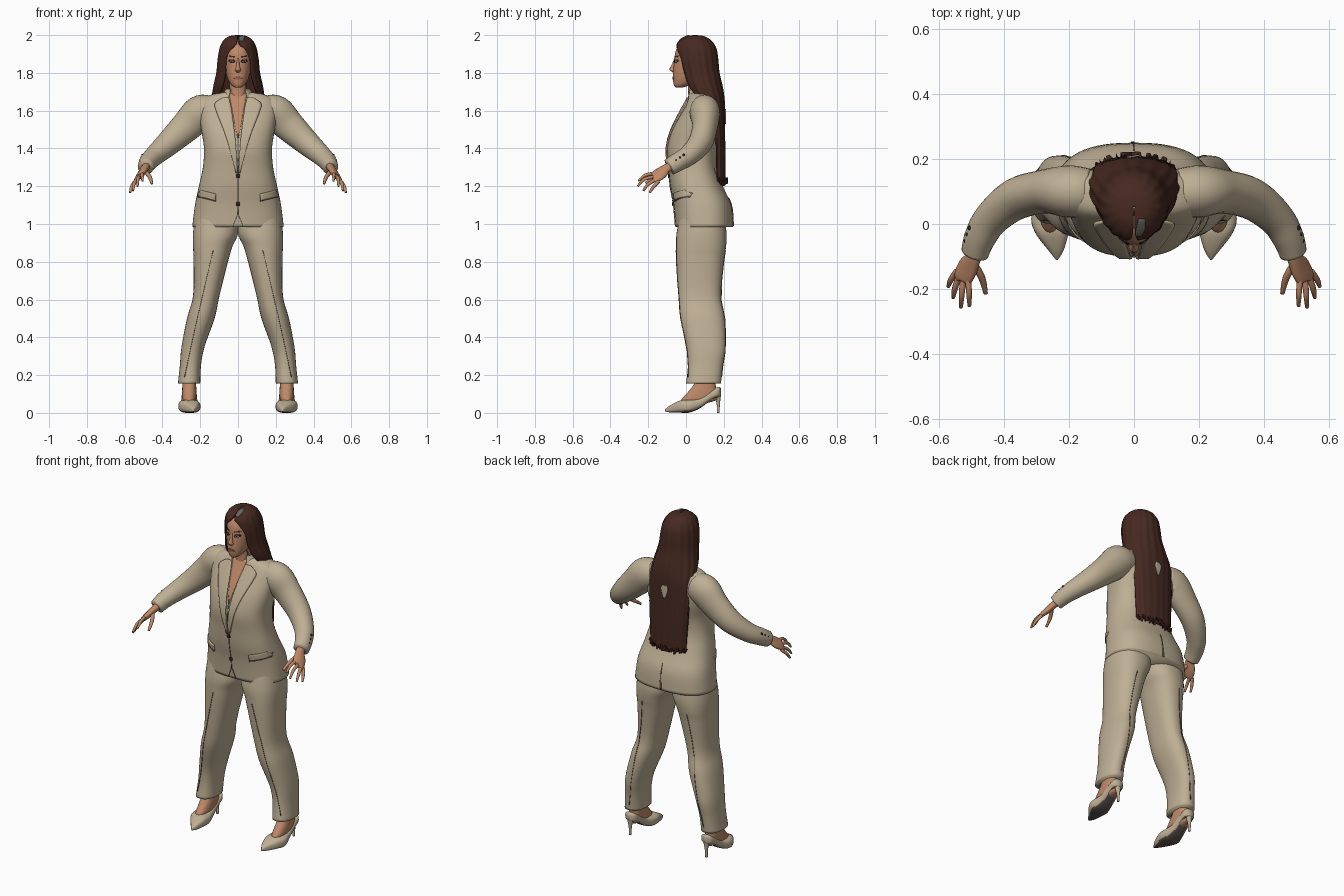
import bpy, bmesh, math, random
from mathutils import Vector
from mathutils.bvhtree import BVHTree

random.seed(4)
if "Cube" in bpy.data.objects:
    bpy.data.objects.remove(bpy.data.objects["Cube"])


def material(name, r, g, b):
    m = bpy.data.materials.new(name)
    m.use_nodes = True
    m.diffuse_color = (r, g, b, 1)
    bsdf = next(n for n in m.node_tree.nodes if n.type == 'BSDF_PRINCIPLED')
    bsdf.inputs["Base Color"].default_value = (r, g, b, 1)
    bsdf.inputs["Roughness"].default_value = 0.8
    return m


BEIGE = material("beige cloth", .52, .43, .30)
SEAM = material("dark seam", .15, .115, .08)
HAIR = material("dark brown hair", .062, .022, .015)
SKIN = material("skin", .52, .25, .14)
LIP = material("lips", .33, .12, .085)
DARK = material("near black", .02, .014, .012)
WHITE = material("eye white", .6, .55, .5)
GREY = material("grey", .13, .12, .115)
SOLE = material("sole", .10, .085, .075)
trees = {}


def finish(name, verts, faces, mats, closed=True):
    me = bpy.data.meshes.new(name)
    me.from_pydata(verts, [], faces)
    for m in mats:
        me.materials.append(m)
    if closed:
        bm = bmesh.new()
        bm.from_mesh(me)
        bmesh.ops.recalc_face_normals(bm, faces=bm.faces)
        bm.to_mesh(me)
        bm.free()
    me.polygons.foreach_set("use_smooth", [True] * len(me.polygons))
    ob = bpy.data.objects.new(name, me)
    bpy.context.collection.objects.link(ob)
    trees[name] = BVHTree.FromPolygons([v.co for v in me.vertices], [tuple(p.vertices) for p in me.polygons])
    return ob


def smooth_rows(rows, k=5):
    # Catmull-Rom blend through the given section rows
    out = []
    for i in range(len(rows) - 1):
        quad = zip(rows[max(i - 1, 0)], rows[i], rows[i + 1], rows[min(i + 2, len(rows) - 1)])
        quad = list(quad)
        for j in range(k):
            t = j / k
            out.append([b + .5 * t * (c - a + t * (2*a - 5*b + 4*c - d + t * (3*(b - c) + d - a)))
                        for a, b, c, d in quad])
    return out + [list(rows[-1])]


def grid_faces(rows, n, wrap=True):
    return [(r*n + c, (r+1)*n + c, (r+1)*n + (c+1) % n, r*n + (c+1) % n)
            for r in range(rows - 1) for c in range(n if wrap else n - 1)]


def skin_rings(name, rings, mats):
    n = len(rings[0])
    faces = grid_faces(len(rings), n)
    faces += [tuple(range(n)), tuple(range((len(rings) - 1) * n, len(rings) * n))]
    return finish(name, [p for ring in rings for p in ring], faces, mats)


def loft(name, rows, mats, s=1, axis='z', power=2.3, n=32):
    # row: position along axis, centre x, half width, low and high of the other axis
    rings = []
    for t, cx, hx, lo, hi in smooth_rows(rows):
        ring = []
        for i in range(n):
            a = math.tau * i / n
            u, v = [math.copysign(abs(f(a)) ** (2 / power), f(a)) for f in (math.cos, math.sin)]
            x, w = s * (cx + hx * u), (lo + hi) / 2 + (hi - lo) / 2 * v
            ring.append((x, w, t) if axis == 'z' else (x, t, w))
        rings.append(ring)
    return skin_rings(name, rings, mats)


def tube(name, rows, mats, s=1, wide=(0, 1, 0), n=16, k=5):
    # row: x, y, z, radius along the wide direction, radius across it
    rows = smooth_rows(rows, k)
    pts = [Vector(r[:3]) for r in rows]
    rings = []
    for i, row in enumerate(rows):
        t = (pts[min(i + 1, len(pts) - 1)] - pts[max(i - 1, 0)]).normalized()
        w = Vector(wide)
        u = (w - t * w.dot(t)).normalized()
        v = t.cross(u)
        ring = [pts[i] + u * row[3] * math.cos(math.tau*j/n) + v * row[4] * math.sin(math.tau*j/n) for j in range(n)]
        rings.append([(s * p.x, p.y, p.z) for p in ring])
    return skin_rings(name, rings, mats)


def arc_shell(name, rows, mats, thick, ripple=0, jag=0, n=72):
    # row from the top down: z, half width, centre y, depth radius, front opening angle
    rows = smooth_rows(rows)
    verts = []
    for i, (z, hx, c, ry, a0) in enumerate(rows):
        a0 = math.radians(a0)
        for j in range(n):
            a = a0 + (math.tau - 2 * a0) * j / (n - 1)
            k = 1 + ripple * math.sin(17 * a) * min(1, i / 12)
            drop = random.uniform(0, jag) if i == len(rows) - 1 else 0
            verts.append((hx * k * math.sin(a), c - ry * k * math.cos(a), z + drop))
    ob = finish(name, verts, grid_faces(len(rows), n, False), mats, closed=False)
    mod = ob.modifiers.new("thickness", 'SOLIDIFY')
    mod.thickness = thick
    return ob


def plate(name, target, rows, mat, lift=.004, s=1, look=(0, 1, 0), slope=0, n=7):
    # thin patch laid on a surface; row: height, x start, x end
    look = Vector(look)
    rows = smooth_rows(rows, 4)
    verts = []
    for h, x0, x1 in rows:
        for j in range(n):
            x = x0 + (x1 - x0) * j / (n - 1)
            hh = h + slope * (x - (x0 + x1) / 2)
            start = Vector((s * x, hh, 3)) if look.z else Vector((s * x, -3 * look.y, hh))
            hit = trees[target].ray_cast(start, look)[0]
            if hit is None:
                hit = trees[target].find_nearest(start + look * 3)[0]
            verts.append(hit - look * lift)
    ob = finish(name, verts, grid_faces(len(rows), n, False), [mat], closed=False)
    if sum(p.normal.dot(look) * p.area for p in ob.data.polygons) > 0:
        ob.data.flip_normals()
    mod = ob.modifiers.new("thickness", 'SOLIDIFY')
    mod.thickness = lift * .9
    return ob


def button(name, loc, size):
    bpy.ops.mesh.primitive_uv_sphere_add(segments=14, ring_count=8, radius=1, location=loc)
    ob = bpy.context.object
    ob.name, ob.scale = name, size
    ob.data.materials.append(DARK)
    bpy.ops.object.shade_smooth()


# Jacket body, neck and head
loft("jacket", [(.985, 0, .242, -.055, .25), (1.1, 0, .228, -.065, .24), (1.2, 0, .207, -.083, .195),
                (1.3, 0, .186, -.092, .162), (1.4, 0, .18, -.1, .162), (1.5, 0, .195, -.075, .18),
                (1.6, 0, .207, -.025, .18), (1.655, 0, .195, .005, .165), (1.685, 0, .14, .02, .15),
                (1.7, 0, .06, .03, .125)], [BEIGE], power=2.5, n=64)
loft("neck", [(1.6, 0, .05, .0, .1), (1.68, 0, .045, .012, .1), (1.77, 0, .046, .005, .1)], [SKIN])
loft("head", [(1.722, 0, .014, -.055, -.02), (1.735, 0, .034, -.064, .02), (1.77, 0, .055, -.069, .09),
              (1.82, 0, .067, -.067, .12), (1.87, 0, .072, -.062, .13), (1.92, 0, .07, -.053, .13),
              (1.955, 0, .052, -.025, .105), (1.978, 0, .018, .02, .07)], [SKIN], power=2.1, n=48)
loft("nose", [(1.803, 0, .009, -.07, -.05), (1.812, 0, .016, -.083, -.05), (1.822, 0, .013, -.087, -.05),
              (1.845, 0, .008, -.075, -.05), (1.875, 0, .006, -.063, -.05)], [SKIN], n=16)
plate("mouth", "head", [(1.764, -.008, .008), (1.771, -.024, .024), (1.777, -.016, .016), (1.781, -.005, .005)],
      LIP, .003)

# Long hair with a centre opening for the face
arc_shell("hair", [(2.0, .004, .05, .004, 2), (1.995, .045, .05, .045, 2), (1.975, .075, .05, .08, 3),
                   (1.95, .09, .05, .1, 8), (1.92, .1, .055, .108, 25), (1.87, .108, .06, .11, 38),
                   (1.8, .115, .072, .105, 38), (1.72, .132, .095, .1, 42), (1.64, .14, .13, .075, 55),
                   (1.5, .132, .16, .046, 75), (1.35, .125, .164, .045, 85), (1.2, .118, .166, .044, 88)],
          [HAIR], .012, ripple=.018, jag=.05)
plate("hair_parting", "hair", [(-.038, .005, .022), (-.015, .008, .034), (.015, .014, .034)], GREY, .004, look=(0, 0, -1))
plate("hair_gap", "hair", [(1.53, -.004, .004), (1.585, -.022, .022), (1.61, -.014, .014)], BEIGE, .005, look=(0, -1, 0))

# Jacket front: collar, open neck, closing line, buttons, back vent
arc_shell("collar", [(1.715, .064, .068, .06, 40), (1.69, .078, .072, .07, 36), (1.66, .1, .08, .085, 34)],
          [BEIGE], .008)
plate("open_neck", "jacket", [(1.45, -.003, .003), (1.6, -.03, .03), (1.69, -.048, .048)], SKIN, .003)
plate("front_closing", "jacket", [(1.05, -.0015, .0015), (1.25, -.0015, .0015), (1.48, -.002, .002)], SEAM, .004)
plate("back_vent", "jacket", [(.99, -.01, .002), (1.06, -.004, .002), (1.14, -.001, .001)], SEAM, .004, look=(0, -1, 0))
for i, z in enumerate((1.254, 1.106)):
    y = trees["jacket"].ray_cast(Vector((0, -3, z)), Vector((0, 1, 0)))[0].y
    button(f"front_button_{i + 1}", (0, y - .003, z), (.012, .005, .012))

FINGERS = {"thumb": ((.497, -.115, 1.285), (.468, -.165, 1.25), (.456, -.213, 1.215)),
           "index": ((.51, -.165, 1.268), (.507, -.215, 1.258), (.506, -.252, 1.228)),
           "middle": ((.525, -.168, 1.25), (.53, -.22, 1.237), (.532, -.256, 1.2)),
           "ring": ((.538, -.158, 1.236), (.551, -.2, 1.21), (.556, -.226, 1.176)),
           "little": ((.545, -.145, 1.225), (.563, -.172, 1.197), (.571, -.192, 1.166))}
SPREAD = (.6, .55, -.58)

for s, side in ((1, "left"), (-1, "right")):
    # Face details
    plate(side + "_eye_lid", "head", [(1.853, .022, .038), (1.862, .016, .05), (1.87, .022, .046)], DARK, .002, s)
    plate(side + "_eye_white", "head", [(1.857, .027, .038), (1.861, .023, .044), (1.865, .027, .04)], WHITE, .0035, s)
    plate(side + "_iris", "head", [(1.857, .031, .035), (1.861, .029, .037), (1.865, .031, .035)], DARK, .005, s)
    plate(side + "_brow", "head", [(1.884, .016, .05), (1.89, .018, .046)], HAIR, .003, s, slope=.15)

    # Jacket details
    plate(side + "_lapel", "jacket", [(1.27, .002, .012), (1.45, .014, .06), (1.6, .033, .117),
                                      (1.64, .041, .122), (1.67, .048, .08)], BEIGE, .009, s)
    plate(side + "_pocket_flap", "jacket", [(1.135, .12, .215), (1.17, .118, .213)], BEIGE, .008, s, slope=.25)
    plate(side + "_pocket_edge", "jacket", [(1.13, .12, .215), (1.134, .12, .215)], SEAM, .008, s, slope=.25)
    plate(side + "_hem_opening", "jacket", [(.988, .024, .028), (1.05, 0, .003)], SEAM, .004, s)

    # Sleeve
    tube(side + "_sleeve", [(.14, .095, 1.6, .075, .08), (.2, .1, 1.587, .08, .094), (.27, .1, 1.52, .068, .083),
                            (.36, .078, 1.435, .064, .068), (.435, .02, 1.368, .055, .055),
                            (.473, -.04, 1.33, .05, .048), (.489, -.088, 1.302, .046, .042)], [BEIGE], s, n=28)
    for i in range(3):
        button(f"{side}_cuff_button_{i + 1}", (s * (.505 + .006 * i), -.012 - .02 * i, 1.365 - .014 * i),
               (.007, .007, .007))

    # Hand
    tube(side + "_palm", [(.483, -.07, 1.31, .025, .022), (.494, -.105, 1.293, .027, .02),
                          (.511, -.135, 1.268, .038, .018), (.527, -.165, 1.247, .036, .014),
                          (.529, -.175, 1.243, .026, .008)], [SKIN], s, SPREAD)
    for name, path in FINGERS.items():
        r = .0115 if name == "thumb" else .0095
        radii = (r, r * .95, r * .6)
        tube(f"{side}_{name}_finger", [(*p, q, q) for p, q in zip(path, radii)], [SKIN], s, SPREAD, n=10)

    # Trouser leg with pressed crease
    leg = side + "_trouser_leg"
    loft(leg, [(1.06, .115, .112, -.03, .2), (.95, .119, .119, -.05, .215), (.88, .134, .104, -.052, .212),
               (.8, .144, .091, -.05, .2), (.62, .168, .07, -.04, .185), (.5, .197, .073, -.03, .205),
               (.35, .238, .061, .003, .21), (.25, .252, .056, .01, .195), (.155, .259, .059, .0, .185)],
         [BEIGE], s, n=40)
    plate(side + "_crease", leg, [(.19, .282, .285), (.5, .215, .218), (.86, .13, .133)], SEAM, .003, s, n=3)
    plate(side + "_back_crease", leg, [(.19, .25, .253), (.5, .2, .203), (.86, .15, .153)], SEAM, .003, s, (0, -1, 0), n=3)

    # Foot and high-heeled shoe
    loft(side + "_foot", [(.24, .258, .035, .06, .15), (.16, .258, .036, .045, .155), (.11, .258, .038, .01, .165),
                          (.07, .258, .036, -.025, .165), (.05, .258, .025, -.02, .1)], [SKIN], s)
    shoe = loft(side + "_shoe", [(-.11, .237, .003, .008, .02), (-.08, .24, .024, .002, .042),
                                 (-.03, .252, .05, .001, .066), (.015, .258, .058, .001, .07),
                                 (.07, .258, .045, .022, .08), (.13, .258, .04, .065, .115),
                                 (.17, .258, .035, .083, .138), (.185, .258, .012, .09, .13)],
                [BEIGE, SOLE], s, 'y', 2.8)
    for p in shoe.data.polygons:
        p.material_index = int(p.normal.z < -.75)
    loft(side + "_heel", [(0, .258, .007, .163, .177), (.05, .258, .009, .162, .18), (.085, .258, .018, .148, .184),
                          (.105, .258, .028, .125, .184)], [BEIGE], s, n=16)
